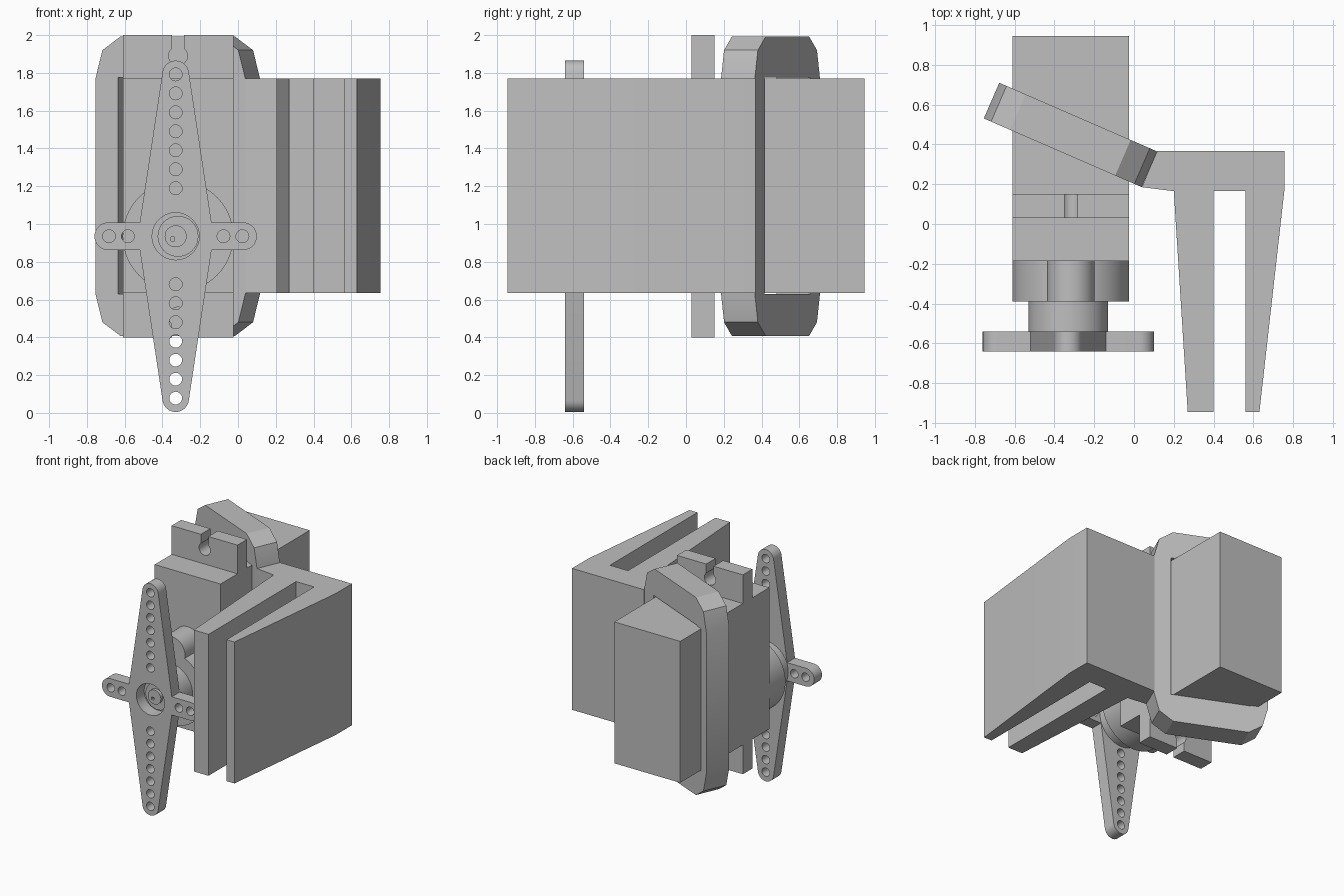
import bpy, bmesh
from math import sin, cos, radians
from mathutils import Matrix, Vector

cube = bpy.data.objects.get("Cube")
if cube:
    bpy.data.objects.remove(cube)

grey = bpy.data.materials.new("light grey plastic")
grey.use_nodes = True
colour = (0.52, 0.52, 0.52, 1)
grey.diffuse_color = colour
grey.node_tree.nodes["Principled BSDF"].inputs["Base Color"].default_value = colour

FRONT = Matrix.Rotation(radians(90), 4, 'X')   # profile x, y -> world x, z


def arc(cx, cy, r, start=0, end=360, n=32):
    """Points along an arc; a full circle leaves out the repeated point."""
    steps = n if end - start == 360 else n - 1
    angles = [radians(start + (end - start) * i / steps) for i in range(n)]
    return [(cx + r * cos(a), cy + r * sin(a)) for a in angles]


def rect(x0, x1, y0, y1):
    return [(x0, y0), (x1, y0), (x1, y1), (x0, y1)]


def prism(name, loops, depth, matrix):
    """Extrude an outline, with the further loops as holes, about its own plane."""
    curve = bpy.data.curves.new(name, 'CURVE')
    curve.dimensions = '2D'
    curve.fill_mode = 'BOTH'
    curve.extrude = depth / 2
    for loop in loops:
        spline = curve.splines.new('POLY')
        spline.points.add(len(loop) - 1)
        for point, (x, y) in zip(spline.points, loop):
            point.co = (x, y, 0, 1)
        spline.use_cyclic_u = True
    temp = bpy.data.objects.new(name + " outline", curve)
    bpy.context.collection.objects.link(temp)
    deps = bpy.context.evaluated_depsgraph_get()
    mesh = bpy.data.meshes.new_from_object(temp.evaluated_get(deps))
    bpy.data.objects.remove(temp)
    bpy.data.curves.remove(curve)

    bm = bmesh.new()
    bm.from_mesh(mesh)
    bmesh.ops.remove_doubles(bm, verts=bm.verts, dist=0.0001)
    bmesh.ops.transform(bm, matrix=matrix, verts=bm.verts)
    bmesh.ops.recalc_face_normals(bm, faces=bm.faces)
    bm.to_mesh(mesh)
    bm.free()
    mesh.name = name
    mesh.materials.clear()
    mesh.materials.append(grey)
    obj = bpy.data.objects.new(name, mesh)
    bpy.context.collection.objects.link(obj)
    bpy.ops.object.select_all(action='DESELECT')
    obj.select_set(True)
    bpy.context.view_layer.objects.active = obj
    bpy.ops.object.shade_smooth_by_angle(angle=radians(30))
    return obj


def front_prism(name, loops, y0, y1):
    return prism(name, loops, y1 - y0, Matrix.Translation((0, (y0 + y1) / 2, 0)) @ FRONT)


LOW, HIGH = 0.635, 1.77
MID = 0.935            # height of the output shaft
BODY_X, HORN_X = -0.3175, -0.33

# Motor body
front_prism("motor_body", [rect(-0.61, -0.025, LOW, HIGH)], -0.185, 0.945)

# Mounting flange with a keyhole notch at each end
top_notch = [(x + BODY_X, z) for x, z in arc(0, 1.89, 0.05, 131, 409, 20)]
top_edge = [(-0.61, 2), (top_notch[0][0], 2)] + top_notch + [(top_notch[-1][0], 2), (-0.025, 2)]
bottom_edge = [(x, 2.4 - z) for x, z in reversed(top_edge)]
front_prism("mounting_flange", [top_edge + bottom_edge], 0.03, 0.15)

# Gear housing, shaft and hub
front_prism("gear_housing", [arc(BODY_X, MID, 0.293, n=64)], -0.39, -0.185)
front_prism("idler_housing", [arc(BODY_X, 1.23, 0.12)], -0.39, -0.185)
front_prism("horn_hub", [arc(HORN_X, MID, 0.2, n=48)], -0.541, -0.39)
front_prism("output_shaft", [arc(BODY_X, MID, 0.108)], -0.565, -0.54)
front_prism("shaft_screw", [arc(HORN_X, MID, 0.058), rect(-0.355, -0.335, 0.91, 0.93)], -0.59, -0.565)

# Four-armed horn: long tapered arms up and down, short arms left and right
arm_r, reach, tip = 0.073, 0.43, 0.86
upper = arc(reach - arm_r, 0, arm_r, 0, 90, 9) + [(0.19, arm_r)] + arc(0, tip, 0.07, 8, 172, 17)
upper += [(-0.19, arm_r)] + arc(arm_r - reach, 0, arm_r, 90, 180, 9)
lower = [(-x, -z) for x, z in upper[1:-1]]
outline = [(HORN_X + x, MID + z) for x, z in upper + lower]
holes = [arc(HORN_X, MID, 0.125)]
for side in (-1, 1):
    holes += [arc(HORN_X + side * d, MID, 0.034, n=20) for d in (0.253, 0.353)]
    holes += [arc(HORN_X, MID + side * (0.254 + 0.1005 * i), 0.034, n=20) for i in range(7)]
front_prism("horn", [outline] + holes, -0.64, -0.54)

# Angled frame around the body, with clipped corners
length = 0.865
quarter = [(0, HIGH), (0.04, 1.92), (0.145, 1.993)]
top_half = quarter + [(length - u, z) for u, z in reversed(quarter)]
frame = top_half + [(u, 2.4 - z) for u, z in reversed(top_half)]
tilt = Matrix.Translation((0.0775, 0.275, 0)) @ Matrix.Rotation(radians(156.5), 4, 'Z') @ FRONT
prism("angled_frame", [frame, rect(0.13, 0.736, 0.63, 1.776)], 0.195, tilt)

# Clip bracket: two tapered jaws joined at the back
clip = [(0.04, 0.185), (0.2, 0.165), (0.27, -0.945), (0.4, -0.945), (0.4, 0.165), (0.56, 0.165),
        (0.56, -0.945), (0.63, -0.945), (0.755, 0.165), (0.755, 0.367), (0.115, 0.367)]
prism("clip_bracket", [clip], HIGH - LOW, Matrix.Translation((0, 0, (LOW + HIGH) / 2)))
